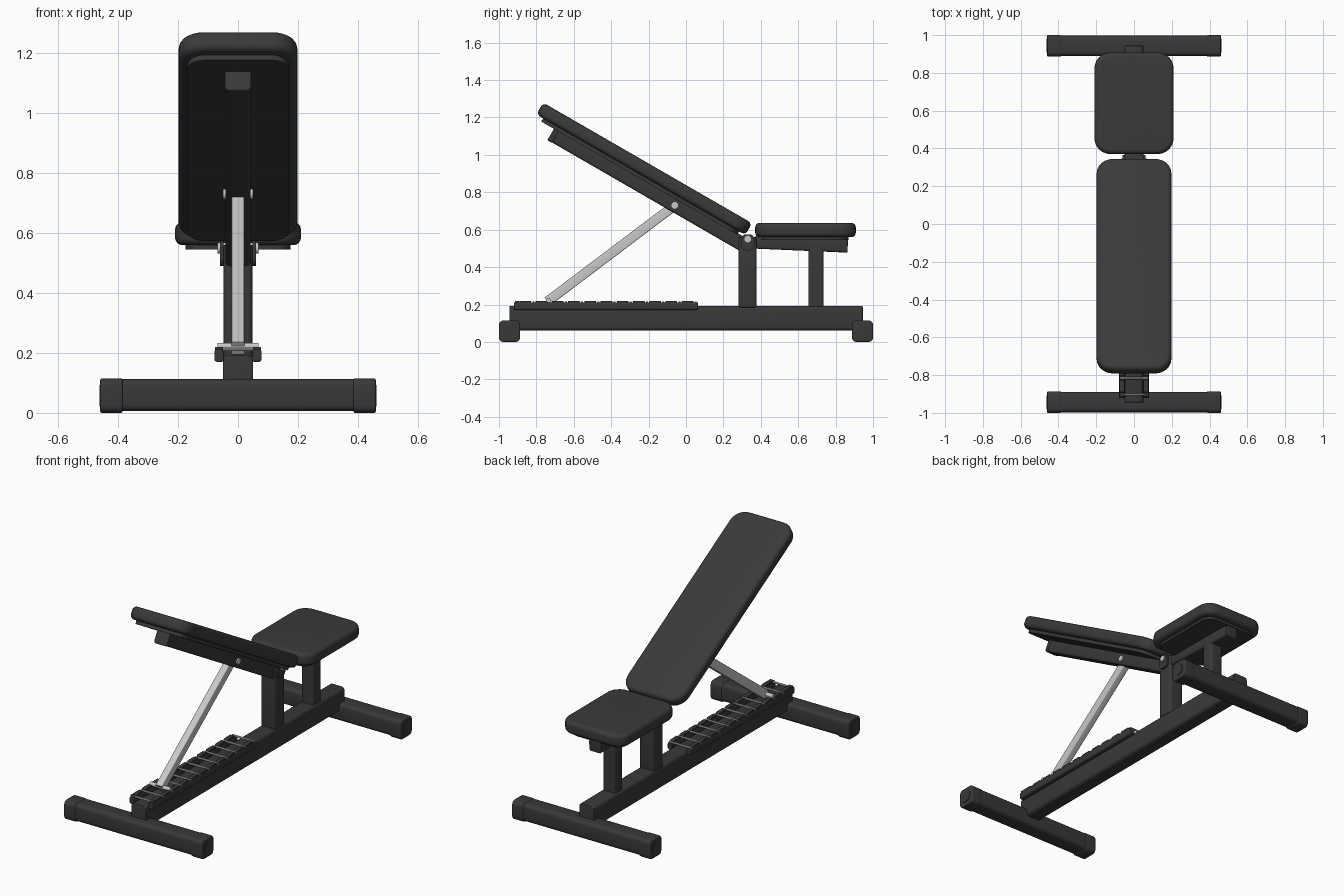
import bpy, bmesh, math
from mathutils import Matrix, Vector

if "Cube" in bpy.data.objects:
    bpy.data.objects.remove(bpy.data.objects["Cube"])


def material(name, value):
    m = bpy.data.materials.new(name)
    m.diffuse_color = (value, value, value, 1)
    m.use_nodes = True
    m.node_tree.nodes["Principled BSDF"].inputs["Base Color"].default_value = m.diffuse_color
    return m


BLACK = material("black_steel", 0.04)
PADDING = material("black_padding", 0.042)
METAL = material("bright_steel", 0.58)


def finish(name, bm, mat, matrix=None):
    if matrix:
        bm.transform(matrix)
    bmesh.ops.recalc_face_normals(bm, faces=bm.faces)
    me = bpy.data.meshes.new(name)
    bm.to_mesh(me)
    bm.free()
    ob = bpy.data.objects.new(name, me)
    bpy.context.collection.objects.link(ob)
    me.materials.append(mat)
    bpy.ops.object.select_all(action='DESELECT')
    ob.select_set(True)
    bpy.context.view_layer.objects.active = ob
    bpy.ops.object.shade_smooth_by_angle(angle=math.radians(35))
    return ob


def box(name, lo, hi, mat, axis=2, radius=0.0, rim=0.0, matrix=None, seg=4):
    """Box with the edges along one axis rounded by radius, and its end rims by rim."""
    bm = bmesh.new()
    bmesh.ops.create_cube(bm, size=1)
    lo, hi = Vector(lo), Vector(hi)
    for v in bm.verts:
        v.co = Vector([lo[i] + (v.co[i] + 0.5) * (hi[i] - lo[i]) for i in range(3)])

    def along(e):
        d = (e.verts[0].co - e.verts[1].co).normalized()
        return abs(d[axis]) > 0.9
    if radius:
        bmesh.ops.bevel(bm, geom=[e for e in bm.edges if along(e)], offset=radius,
                        segments=seg, profile=0.5, affect='EDGES')
    if rim:
        ends = [e for e in bm.edges
                if abs(e.verts[0].co[axis] - e.verts[1].co[axis]) < 1e-6]
        bmesh.ops.bevel(bm, geom=ends, offset=rim, segments=seg, profile=0.5,
                        affect='EDGES', clamp_overlap=True)
    return finish(name, bm, mat, matrix)


def rod(name, y, z, r, half, mat, x=0, sides=16):
    """Round bar lying along x."""
    bm = bmesh.new()
    bmesh.ops.create_cone(bm, cap_ends=True, segments=sides, radius1=r, radius2=r, depth=2 * half)
    return finish(name, bm, mat, Matrix.Translation((x, y, z)) @ Matrix.Rotation(math.pi / 2, 4, 'Y'))


# Floor bars with end caps and rubber pads
for label, s in (("front", -1), ("rear", 1)):
    y0, y1 = sorted((s * 0.89, s * 0.997))
    box(label + "_floor_bar", (-0.45, y0, 0.006), (0.45, y1, 0.113), BLACK, 0, 0.022)
    for side in (-1, 1):
        a, b = sorted((side * 0.385, side * 0.46))
        box(label + "_end_cap", (a, y0 - 0.003, 0), (b, y1 + 0.003, 0.115), BLACK, 0, 0.024, 0.006)
        rod(label + "_cap_plug", s * 0.9435, 0.057, 0.036, 0.003, BLACK, side * 0.46, 24)

# Main beam and posts
box("main_beam", (-0.05, -0.945, 0.06), (0.05, 0.945, 0.192), BLACK, 1, 0.02, 0.004)
box("hinge_post", (-0.048, 0.28, 0.185), (0.048, 0.378, 0.56), BLACK, 2, 0.015, 0.003)
box("seat_post", (-0.04, 0.655, 0.185), (0.04, 0.735, 0.52), BLACK, 2, 0.012)

# Seat with its rail and board
tilt = Matrix.Translation((0, 0.62, 0.522)) @ Matrix.Rotation(math.radians(-2.5), 4, 'X')
box("seat_rail", (-0.04, -0.25, -0.034), (0.04, 0.245, 0.034), BLACK, 1, 0.012, 0.003, tilt)
box("seat_board", (-0.175, 0.405, 0.545), (0.175, 0.87, 0.565), BLACK, 2, 0.06)
box("seat_pad", (-0.21, 0.37, 0.56), (0.21, 0.908, 0.637), PADDING, 2, 0.085, 0.025, None, 6)

# Reclined back: local y runs up the back, local z is its outward normal
back = Matrix.Translation((0, 0.33, 0.55)) @ Matrix((
    (-1, 0, 0, 0),
    (0, -math.cos(math.pi / 6), 0.5, 0),
    (0, 0.5, math.cos(math.pi / 6), 0),
    (0, 0, 0, 1)))
box("back_pad", (-0.198, 0.022, 0.012), (0.198, 1.312, 0.085), PADDING, 2, 0.085, 0.025, back, 6)
box("back_board", (-0.168, 0.06, -0.008), (0.168, 1.27, 0.02), BLACK, 2, 0.06, 0.0, back)
box("back_rail", (-0.042, 0.0, -0.076), (0.042, 1.175, 0.0), BLACK, 1, 0.013, 0.0, back)
box("back_rail_cap", (-0.044, 1.165, -0.078), (0.044, 1.192, 0.002), BLACK, 1, 0.014, 0.004, back)

# Hinge and strut bolts
for s in (-1, 1):
    box("hinge_ear", (s * 0.054 - 0.006, 0.295, 0.49), (s * 0.054 + 0.006, 0.365, 0.575),
        BLACK, 0, 0.025)
rod("hinge_bolt", 0.33, 0.55, 0.018, 0.068, METAL)
rod("strut_bolt", -0.06, 0.73, 0.018, 0.05, METAL)

# Support strut with its catch bar
foot, top = Vector((0, -0.725, 0.228)), Vector((0, -0.06, 0.73))
run = top - foot
lean = Matrix.Translation(foot) @ Matrix.Rotation(math.atan2(run.z, run.y), 4, 'X')
box("support_strut", (-0.021, -0.02, -0.026), (0.021, run.length, 0.026), METAL, 1, 0.005, 0.0, lean)
rod("strut_catch_bar", -0.735, 0.222, 0.012, 0.068, METAL)

# Ladder rack: side rails, teeth and rungs
for s in (-1, 1):
    a, b = sorted((s * 0.047, s * 0.079))
    box("rack_rail", (a, -0.92, 0.17), (b, 0.063, 0.212), BLACK, 1, 0.01, 0.003)
for i in range(12):
    y = 0.052 - i * 0.0868
    rod("rack_rung", y, 0.212, 0.006, 0.074, METAL, 0, 10)
    for s in (-1, 1):
        a, b = sorted((s * 0.05, s * 0.076))
        box("rack_tooth", (a, y - 0.075 if i < 11 else y - 0.012, 0.205),
            (b, y - 0.012 if i < 11 else y + 0.01, 0.22), BLACK, 0, 0.005)
